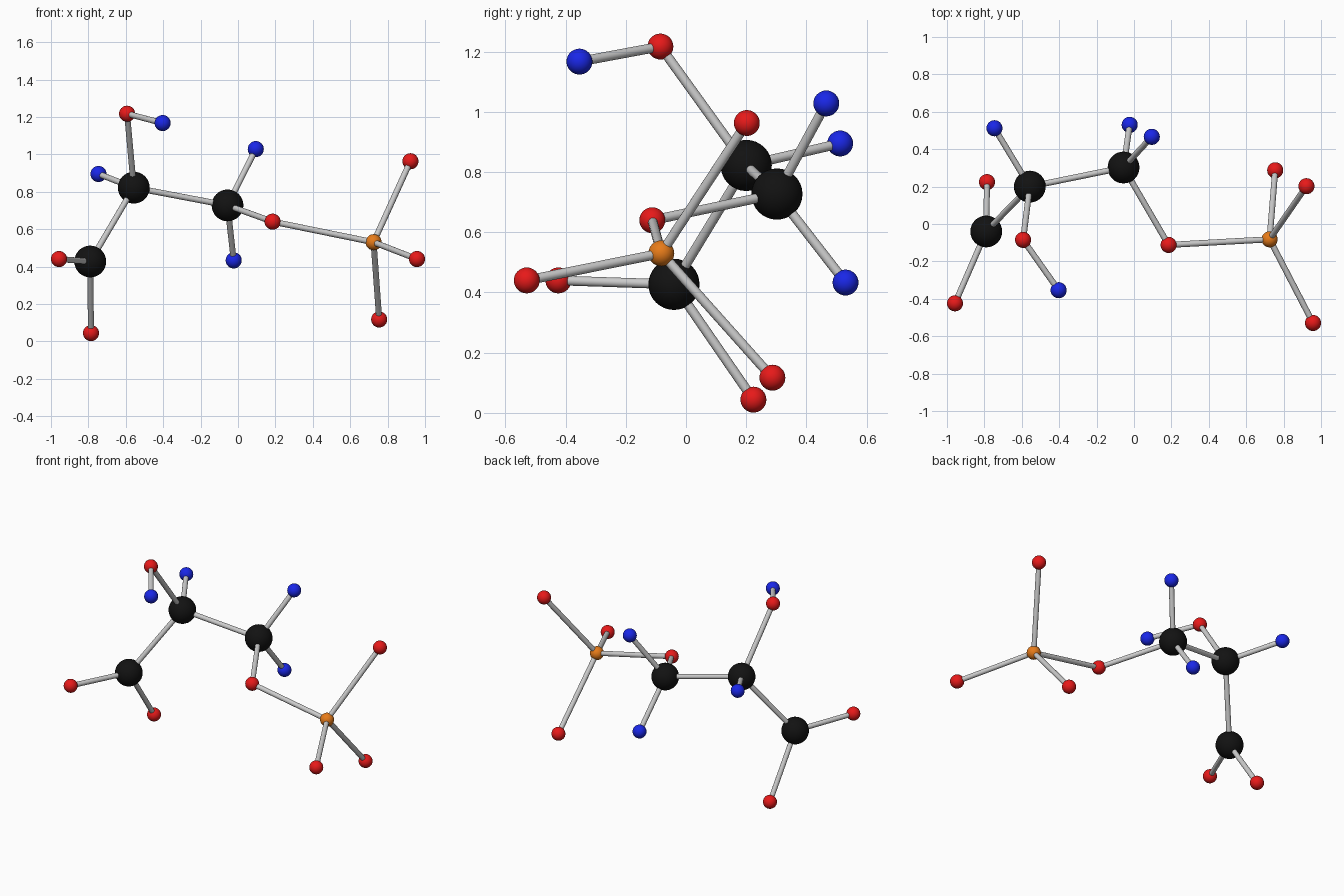
import bpy
from mathutils import Vector

if "Cube" in bpy.data.objects:
    bpy.data.objects.remove(bpy.data.objects["Cube"])


def material(name, rgb):
    m = bpy.data.materials.new(name)
    m.diffuse_color = (*rgb, 1)
    m.use_nodes = True
    m.node_tree.nodes["Principled BSDF"].inputs["Base Color"].default_value = m.diffuse_color
    return m


# Element: (ball radius, material)
ELEMENTS = {
    "carbon": (0.085, material("black", (0.006, 0.006, 0.006))),
    "oxygen": (0.043, material("red", (0.8, 0.01, 0.01))),
    "hydrogen": (0.043, material("blue", (0.01, 0.02, 0.8))),
    "phosphorus": (0.043, material("orange", (0.8, 0.2, 0.01))),
}
BOND_RADIUS = 0.016

# Ball centres
ATOMS = {
    "c1": ("carbon", (-0.79, -0.04, 0.427)),
    "c2": ("carbon", (-0.557, 0.2, 0.822)),
    "c3": ("carbon", (-0.056, 0.302, 0.727)),
    "o1": ("oxygen", (-0.957, -0.424, 0.44)),
    "o2": ("oxygen", (-0.786, 0.224, 0.044)),
    "o3": ("oxygen", (-0.593, -0.085, 1.217)),
    "o4": ("oxygen", (0.185, -0.112, 0.64)),
    "o5": ("oxygen", (0.922, 0.202, 0.963)),
    "o6": ("oxygen", (0.957, -0.529, 0.44)),
    "o7": ("oxygen", (0.755, 0.287, 0.117)),
    "h1": ("hydrogen", (-0.403, -0.354, 1.167)),
    "h2": ("hydrogen", (-0.746, 0.512, 0.895)),
    "h3": ("hydrogen", (0.095, 0.466, 1.028)),
    "h4": ("hydrogen", (-0.023, 0.53, 0.433)),
    "p1": ("phosphorus", (0.725, -0.082, 0.53)),
}

BONDS = ("c1-c2 c2-c3 c1-o1 c1-o2 c2-o3 o3-h1 c2-h2 c3-h3 c3-h4 "
         "c3-o4 o4-p1 p1-o5 p1-o6 p1-o7")

# Smooth coloured balls
for key, (element, centre) in ATOMS.items():
    radius, mat = ELEMENTS[element]
    bpy.ops.mesh.primitive_uv_sphere_add(segments=32, ring_count=16,
                                         radius=radius, location=centre)
    ball = bpy.context.object
    ball.name = f"{element}_ball_{key[1:]}"
    ball.data.materials.append(mat)
    bpy.ops.object.shade_smooth()

# Grey rods from ball centre to ball centre
for pair in BONDS.split():
    a, b = (Vector(ATOMS[k][1]) for k in pair.split("-"))
    bpy.ops.mesh.primitive_cylinder_add(vertices=16, radius=BOND_RADIUS,
                                        depth=(b - a).length,
                                        location=(a + b) / 2)
    rod = bpy.context.object
    rod.name = "bond_rod_" + pair.replace("-", "_")
    rod.rotation_euler = (b - a).to_track_quat("Z", "Y").to_euler()
    bpy.ops.object.shade_smooth_by_angle()
